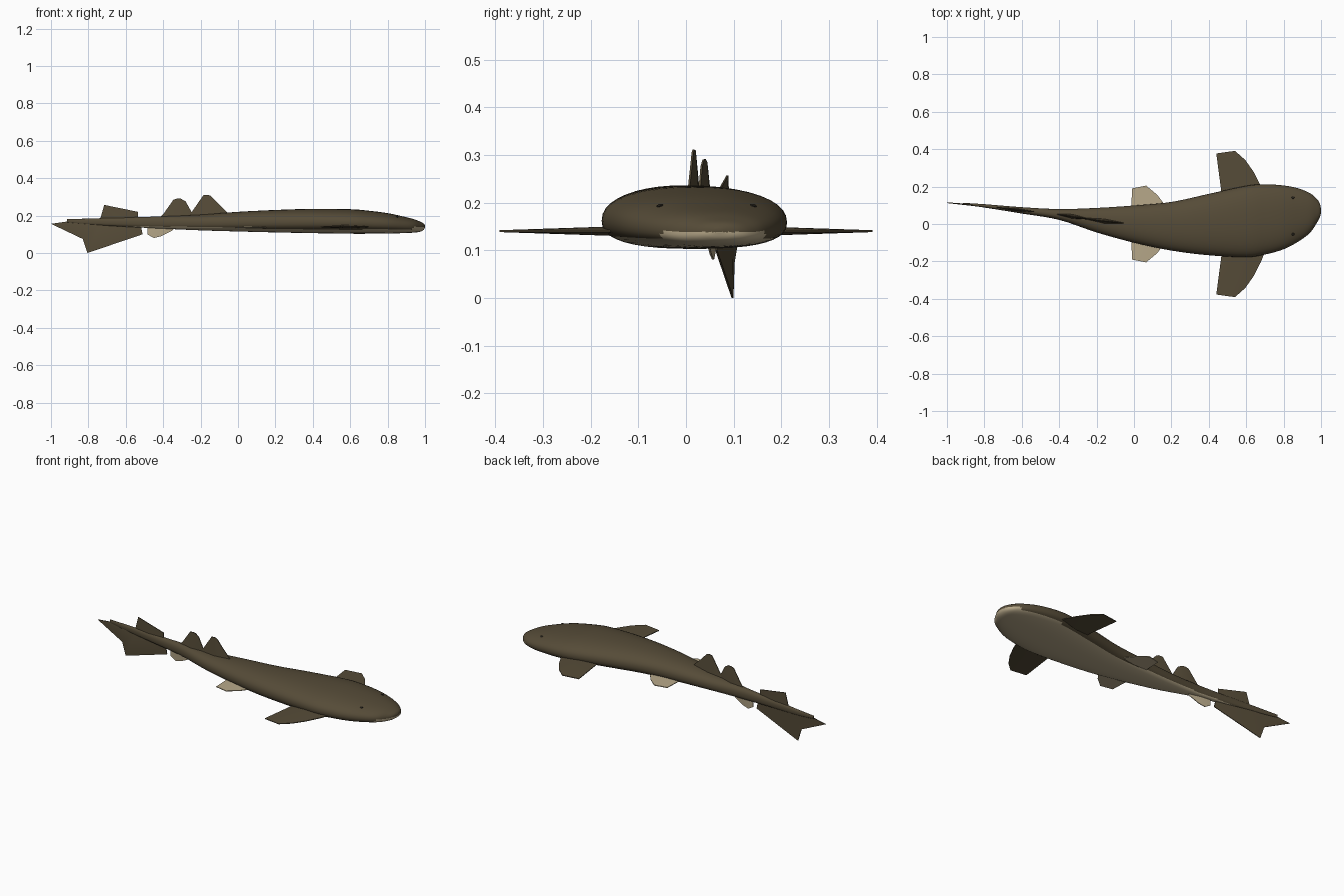
import bpy, bmesh, math
from mathutils import Vector

if "Cube" in bpy.data.objects:
    bpy.data.objects.remove(bpy.data.objects["Cube"])


def material(name, rgb):
    m = bpy.data.materials.new(name)
    m.diffuse_color = (*rgb, 1)
    m.use_nodes = True
    m.node_tree.nodes["Principled BSDF"].inputs["Base Color"].default_value = m.diffuse_color
    return m


BROWN = material("brown skin", (0.092, 0.071, 0.039))
CREAM = material("cream belly", (0.47, 0.39, 0.25))
DARK = material("dark eye", (0.02, 0.017, 0.012))

# Body stations: x, left edge y, right edge y, top z, bottom z
STATIONS = [
    (1.000, .078, .062, .146, .138), (.993, .110, .035, .157, .124),
    (.975, .137, .002, .167, .114), (.940, .165, -.048, .181, .109),
    (.880, .190, -.093, .196, .106), (.800, .206, -.135, .213, .104),
    (.700, .212, -.163, .226, .103), (.600, .204, -.177, .234, .103),
    (.400, .161, -.167, .236, .106), (.200, .118, -.142, .230, .110),
    (.000, .099, -.100, .220, .115), (-.20, .086, -.045, .205, .121),
    (-.40, .080, .022, .196, .130), (-.60, .090, .056, .190, .140),
    (-.80, .106, .088, .184, .151), (-.915, .113, .103, .181, .163)]
STEPS, SIDES = 5, 40


def spline(p0, p1, p2, p3, t):
    return [.5 * (2 * b + (c - a) * t + (2 * a - 5 * b + 4 * c - d) * t * t
                  + (3 * b - a - 3 * c + d) * t ** 3)
            for a, b, c, d in zip(p0, p1, p2, p3)]


def rows():
    s, out = STATIONS, []
    for i in range(len(s) - 1):
        a, d = s[max(i - 1, 0)], s[min(i + 2, len(s) - 1)]
        out += [spline(a, s[i], s[i + 1], d, k / STEPS) for k in range(STEPS)]
    return out + [list(s[-1])]


ROWS = rows()


def row_at(x):
    """Body section interpolated at x."""
    for a, b in zip(ROWS, ROWS[1:]):
        if b[0] <= x <= a[0]:
            t = (a[0] - x) / (a[0] - b[0])
            return [p + (q - p) * t for p, q in zip(a, b)]
    return ROWS[-1]


def section(row, a):
    """Point on the rounded, flat-bellied cross-section at angle a."""
    x, yl, yr, zt, zb = row
    c, s = math.cos(a), math.sin(a)
    zm = zb + (zt - zb) * .45
    e = 2 / 2.25 if s > 0 else 2 / 2.5
    y = (yl + yr) / 2 + (yl - yr) / 2 * math.copysign(abs(c) ** e, c)
    h = (zt - zm) if s > 0 else (zm - zb)
    return Vector((x, y, zm + h * math.copysign(abs(s) ** e, s)))


def spine_y(x):
    if x < -.9:
        return .108 + (-.9 - x) * .06
    r = row_at(x)
    return (r[1] + r[2]) / 2


def finish(name, bm, mats, smooth=40):
    bmesh.ops.recalc_face_normals(bm, faces=bm.faces)
    me = bpy.data.meshes.new(name)
    bm.to_mesh(me)
    bm.free()
    for m in mats:
        me.materials.append(m)
    ob = bpy.data.objects.new(name, me)
    bpy.context.collection.objects.link(ob)
    bpy.ops.object.select_all(action='DESELECT')
    ob.select_set(True)
    bpy.context.view_layer.objects.active = ob
    bpy.ops.object.shade_smooth_by_angle(angle=math.radians(smooth))
    return ob


# Body, with a cream belly below a line that rises toward the tail
bm = bmesh.new()
rings = [[bm.verts.new(section(r, 2 * math.pi * k / SIDES)) for k in range(SIDES)]
         for r in ROWS]
for a, b in zip(rings, rings[1:]):
    for k in range(SIDES):
        j = (k + 1) % SIDES
        bm.faces.new((a[k], a[j], b[j], b[k]))
bm.faces.new(rings[0])
bm.faces.new(rings[-1])
for f in bm.faces:
    c = f.calc_center_median()
    line = .126 + .017 * min(1, max(0, .5 - c.x)) + (.012 if c.x > .93 else 0)
    f.material_index = 1 if c.z < line else 0
finish("body", bm, [BROWN, CREAM], 60)


def fin(name, outline, mid, thick, mat, place, edge=.002):
    """Fin fanned out from a thick mid point to a thin outline."""
    bm = bmesh.new()
    sides = []
    for s in (1, -1):
        hub = bm.verts.new(place(*mid, s * thick))
        rim = [bm.verts.new(place(u, v, s * edge)) for u, v in outline]
        n = len(rim)
        for i in range(n):
            bm.faces.new((hub, rim[i], rim[(i + 1) % n]))
        sides.append(rim)
    a, b = sides
    for i in range(n):
        j = (i + 1) % n
        bm.faces.new((a[i], a[j], b[j], b[i]))
    return finish(name, bm, [mat], 25)


def upright(x, z, t):
    return Vector((x, spine_y(x) + t, z))


# Upright fins along the curved spine
fin("front_dorsal_fin", [(-.04, .20), (-.065, .225), (-.11, .268), (-.145, .305),
    (-.16, .311), (-.185, .309), (-.245, .222), (-.29, .19)],
    (-.16, .195), .013, BROWN, upright)
fin("rear_dorsal_fin", [(-.235, .19), (-.25, .222), (-.28, .276), (-.305, .29),
    (-.325, .291), (-.345, .285), (-.40, .207), (-.43, .18)],
    (-.33, .19), .012, BROWN, upright)
fin("upper_tail_fin", [(-.535, .17), (-.535, .22), (-.715, .257), (-.73, .205),
    (-.74, .17)], (-.63, .175), .008, BROWN, upright)
fin("lower_tail_fin", [(-.52, .15), (-.51, .10), (-.805, .0), (-.83, .075),
    (-1.0, .156), (-.9, .17)], (-.74, .15), .007, BROWN, upright)
fin("anal_fin", [(-.33, .14), (-.355, .118), (-.41, .09), (-.45, .08),
    (-.485, .10), (-.485, .14)], (-.41, .14), .006, CREAM, upright)

# Paired side fins, nearly flat
for side, s in (("left", 1), ("right", -1)):
    def flat(x, y, t):
        return Vector((x, s * y, .14 + t))
    fin(side + "_pectoral_fin", [(.70, .15), (.68, .20), (.64, .278), (.595, .342),
        (.54, .391), (.44, .377), (.47, .15)], (.58, .15), .010, BROWN, flat)

    def low(x, y, t):
        return Vector((x, s * y, .137 + t))
    fin(side + "_pelvic_fin", [(.17, .07), (.155, .115), (.125, .155), (.065, .205),
        (-.01, .19), (-.015, .07)], (.08, .07), .005, CREAM, low)

# Small eyes lying on top of the head
for side, ang in (("left", 1), ("right", -1)):
    row = row_at(.85)
    target = (row[1] + row[2]) / 2 + ang * .098
    a = min((math.pi * k / 400 for k in range(401)),
            key=lambda q: abs(section(row, q).y - target))
    p = section(row, a)
    nrm = (section(row, a + .05) - section(row, a - .05)).cross(Vector((-1, 0, 0)))
    nrm = nrm if nrm.z > 0 else -nrm
    bm = bmesh.new()
    bmesh.ops.create_uvsphere(bm, u_segments=14, v_segments=8, radius=1)
    rot = Vector((0, 0, 1)).rotation_difference(nrm.normalized()).to_matrix()
    for v in bm.verts:
        v.co = p + rot @ Vector((v.co.x * .008, v.co.y * .007, v.co.z * .004))
    finish(side + "_eye", bm, [DARK])
